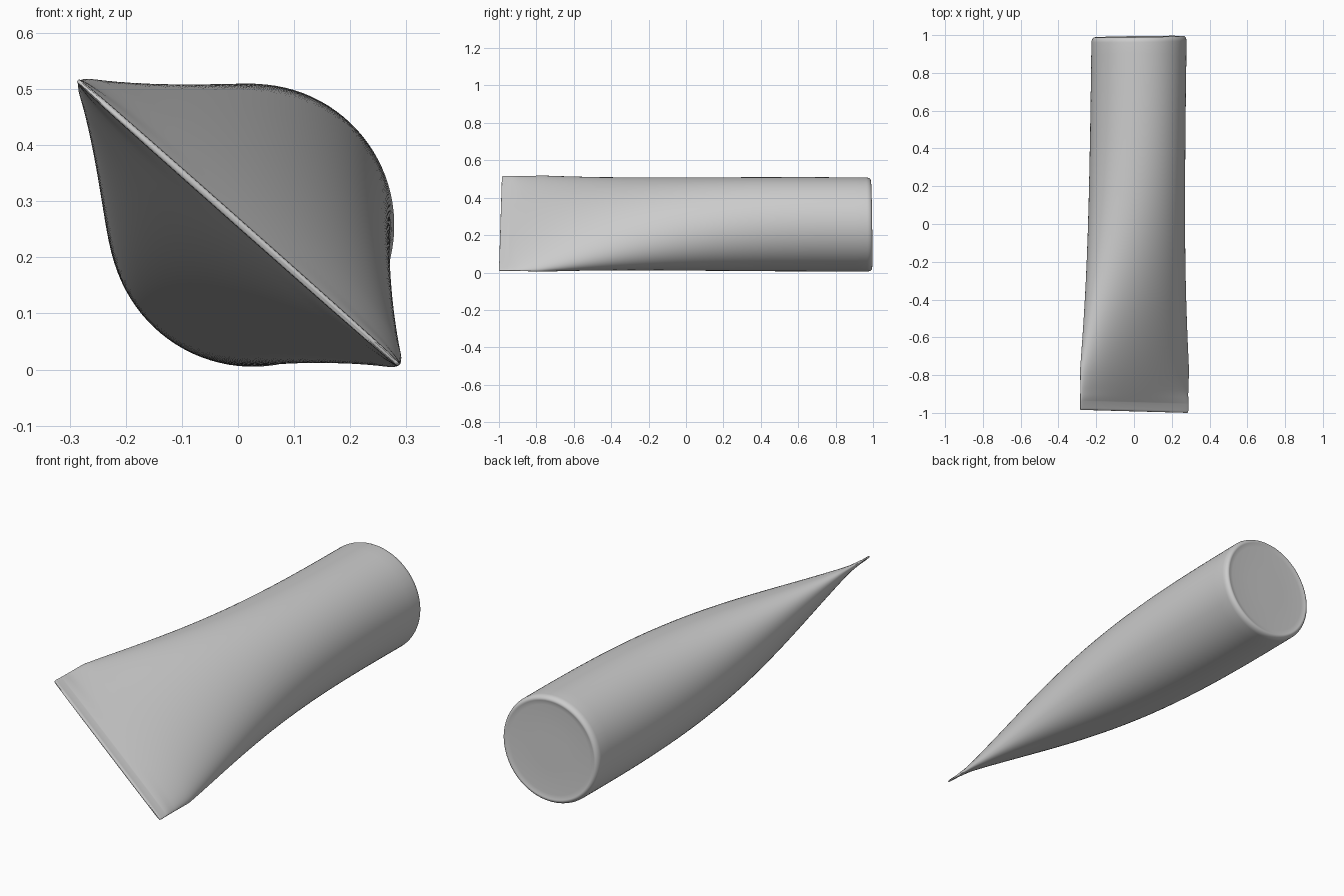
import bpy, bmesh, math

if "Cube" in bpy.data.objects:
    bpy.data.objects.remove(bpy.data.objects["Cube"])

N = 96
R = 0.252                               # radius of the round end
CRIMP = math.atan2(-0.505, 0.57)        # tilt of the flattened seam in xz
CA, SA = math.cos(CRIMP), math.sin(CRIMP)


def half_width(b):
    """Half width of an ellipse of half thickness b keeping the tube's girth."""
    lo, hi = R * 0.9, 0.40
    for _ in range(40):
        a = (lo + hi) / 2
        p = math.pi * (3 * (a + b) - math.sqrt((3 * a + b) * (a + 3 * b)))
        lo, hi = (a, hi) if p < 2 * math.pi * R else (lo, a)
    return min(lo, 0.381)


def add_ring(bm, y, a, b, e=1.0):
    """Cross-section at y; e < 1 squares it off into a flat strip."""
    s = (y + 1) / 2
    cx, cz = 0.027 * s, 0.262 - 0.005 * s
    ring = []
    for i in range(N):
        t = 2 * math.pi * (i + 0.5) / N
        u = a * math.cos(t)
        v = b * math.copysign(abs(math.sin(t)) ** e, math.sin(t))
        # ends lean slightly along the seam direction
        lean = -0.008 * u / 0.38 * (1 - s) + 0.02 * u * s
        ring.append(bm.verts.new((cx + u * CA - v * SA, y + lean, cz + u * SA + v * CA)))
    return ring


# sections: rounded crimp lip, flat crimp strip, swelling body, rounded rim, shallow end
sections = [(-0.992, 0.376, 0.003, 0.3), (-0.989, 0.380, 0.006, 0.3),
            (-0.980, 0.382, 0.007, 0.3), (-0.945, 0.381, 0.007, 0.3)]
STEPS = 48
for k in range(1, STEPS + 1):
    s = (k / STEPS) ** 1.6
    b = 0.007 + (R - 0.007) * (1 - (1 - s) ** 2.9)
    sections.append((-0.945 + 1.91 * s, half_width(b), b, min(1, 0.3 + 25 * s)))
for k in range(1, 7):
    t = math.pi / 2 * k / 6
    r = R - 0.018 * (1 - math.cos(t))
    sections.append((0.965 + 0.027 * math.sin(t), r, r))
for y, r in ((0.991, 0.23), (0.989, 0.222), (0.988, 0.21), (0.987, 0.1), (0.987, 0.02)):
    sections.append((y, r, r))

# squeezed tube body
bm = bmesh.new()
rings = [add_ring(bm, *sec) for sec in sections]
for r0, r1 in zip(rings, rings[1:]):
    for i in range(N):
        j = (i + 1) % N
        bm.faces.new((r0[i], r0[j], r1[j], r1[i]))
bm.faces.new(rings[0])
bm.faces.new(rings[-1])
bmesh.ops.recalc_face_normals(bm, faces=bm.faces[:])
mesh = bpy.data.meshes.new("tube_body")
bm.to_mesh(mesh)
bm.free()
tube = bpy.data.objects.new("tube_body", mesh)
bpy.context.collection.objects.link(tube)
bpy.context.view_layer.objects.active = tube
tube.select_set(True)
bpy.ops.object.shade_smooth_by_angle(angle=math.radians(50))
